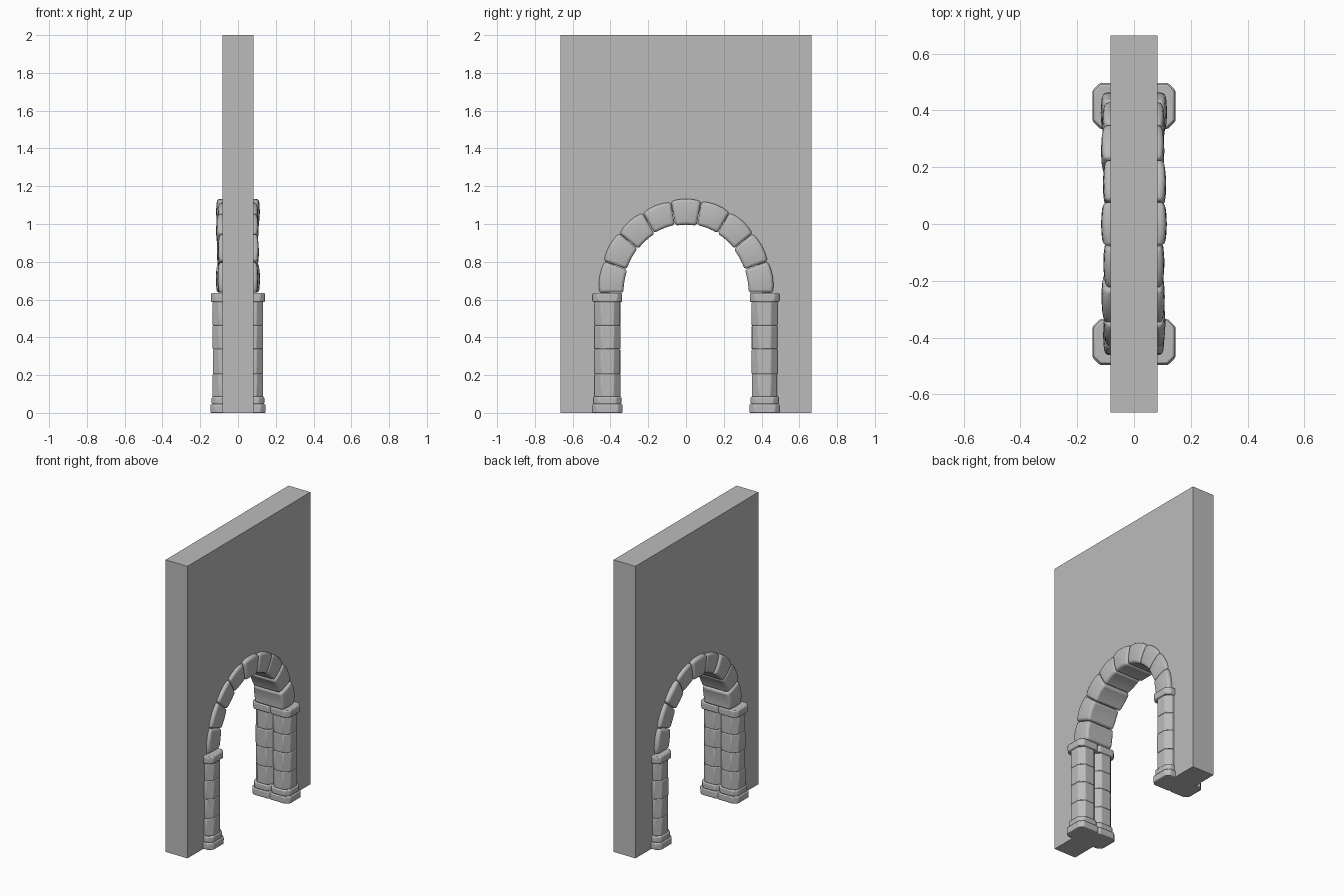
import bpy, bmesh, math, random
from mathutils import Vector

random.seed(4)
if "Cube" in bpy.data.objects:
    bpy.data.objects.remove(bpy.data.objects["Cube"])

stone = bpy.data.materials.new("grey stone")
stone.use_nodes = True
GREY = (0.5, 0.5, 0.5, 1)
stone.diffuse_color = GREY
stone.node_tree.nodes["Principled BSDF"].inputs["Base Color"].default_value = GREY

SPRING = 0.635      # height where the arch starts
RISE = 0.03         # extra height of the arch over a half circle
COL_X, COL_Y = 0.065, 0.416


def finish(bm, name, bevel=0, segments=3):
    bmesh.ops.recalc_face_normals(bm, faces=bm.faces)
    mesh = bpy.data.meshes.new(name)
    bm.to_mesh(mesh)
    bm.free()
    mesh.materials.append(stone)
    ob = bpy.data.objects.new(name, mesh)
    bpy.context.collection.objects.link(ob)
    if bevel:
        mod = ob.modifiers.new("worn edges", "BEVEL")
        mod.width, mod.segments = bevel, segments
        mod.limit_method, mod.angle_limit = "ANGLE", math.radians(35)
        bpy.ops.object.select_all(action="DESELECT")
        ob.select_set(True)
        bpy.context.view_layer.objects.active = ob
        bpy.ops.object.shade_smooth_by_angle(angle=math.radians(40))
    return ob


def arch_point(radius, angle, x=0):
    return Vector((x, radius * math.sin(angle),
                   SPRING + (radius + RISE) * math.cos(angle)))


def extrude_outline(points, offset):
    bm = bmesh.new()
    face = bm.faces.new([bm.verts.new(p) for p in points])
    out = bmesh.ops.extrude_face_region(bm, geom=[face])["geom"]
    bmesh.ops.translate(bm, vec=offset, verts=[v for v in out if isinstance(v, bmesh.types.BMVert)])
    return bm


# Wall with an arched doorway
W, H, T, DOOR = 0.665, 2.0, 0.083, 0.405
outline = [(-T, DOOR, 0), (-T, W, 0), (-T, W, H), (-T, -W, H), (-T, -W, 0), (-T, -DOOR, 0)]
steps = 32
outline += [arch_point(DOOR, math.pi * (i / steps - 0.5), -T) for i in range(steps + 1)]
finish(extrude_outline(outline, (2 * T, 0, 0)), "wall")


# Wedge stones of the arch, pillowed and worn
COUNT = 9
for n in range(COUNT):
    mid = math.pi * ((n + 0.5) / COUNT - 0.5)
    half = math.pi / COUNT / 2 - 0.003
    ends = {-1: random.uniform(0.106, 0.118), 1: random.uniform(0.106, 0.118)}
    outer = random.uniform(0.462, 0.470)
    inner = random.uniform(0.330, 0.336)
    bm = bmesh.new()
    bmesh.ops.create_cube(bm, size=2)
    bmesh.ops.subdivide_edges(bm, edges=bm.edges[:], cuts=3, use_grid_fill=True)
    for v in bm.verts:
        u, r, a = v.co
        side = 1 if u > 0 else -1
        pillow = 1 - 0.05 * (r * r + a * a)
        radius = inner + (outer - inner) * (r + 1) / 2
        if r > 0.9:
            radius -= 0.006 * a * a
        v.co = arch_point(radius, mid + half * a, u * ends[side] * pillow)
    finish(bm, f"arch_stone_{n + 1}", 0.014)


# Eight-sided block: half width, corner cut and height range
def block(name, cx, cy, half, cut, z0, z1, bevel):
    k = half - cut
    corners = [(half, -k), (half, k), (k, half), (-k, half),
               (-half, k), (-half, -k), (-k, -half), (k, -half)]
    bm = extrude_outline([(cx + x, cy + y, z0) for x, y in corners], (0, 0, z1 - z0))
    return finish(bm, name, bevel, 2)


# Paired columns on each side of the doorway
COURSES = [0.085, 0.205, 0.337, 0.462, 0.588]
for sy, end in ((-1, "front"), (1, "back")):
    for sx, side in ((-1, "right"), (1, "left")):
        tag = f"{end}_{side}"
        x, y = sx * COL_X, sy * COL_Y
        block(f"base_foot_{tag}", x, y, 0.081, 0.026, 0, 0.046, 0.006)
        block(f"base_top_{tag}", x, y, 0.074, 0.028, 0.044, 0.087, 0.008)
        for i, (low, high) in enumerate(zip(COURSES, COURSES[1:])):
            half = random.uniform(0.066, 0.070)
            block(f"shaft_{tag}_{i + 1}", x, y, half, half * 0.5, low, high, 0.005)
        block(f"capital_{tag}", x, y, 0.078, 0.026, 0.586, SPRING, 0.007)
